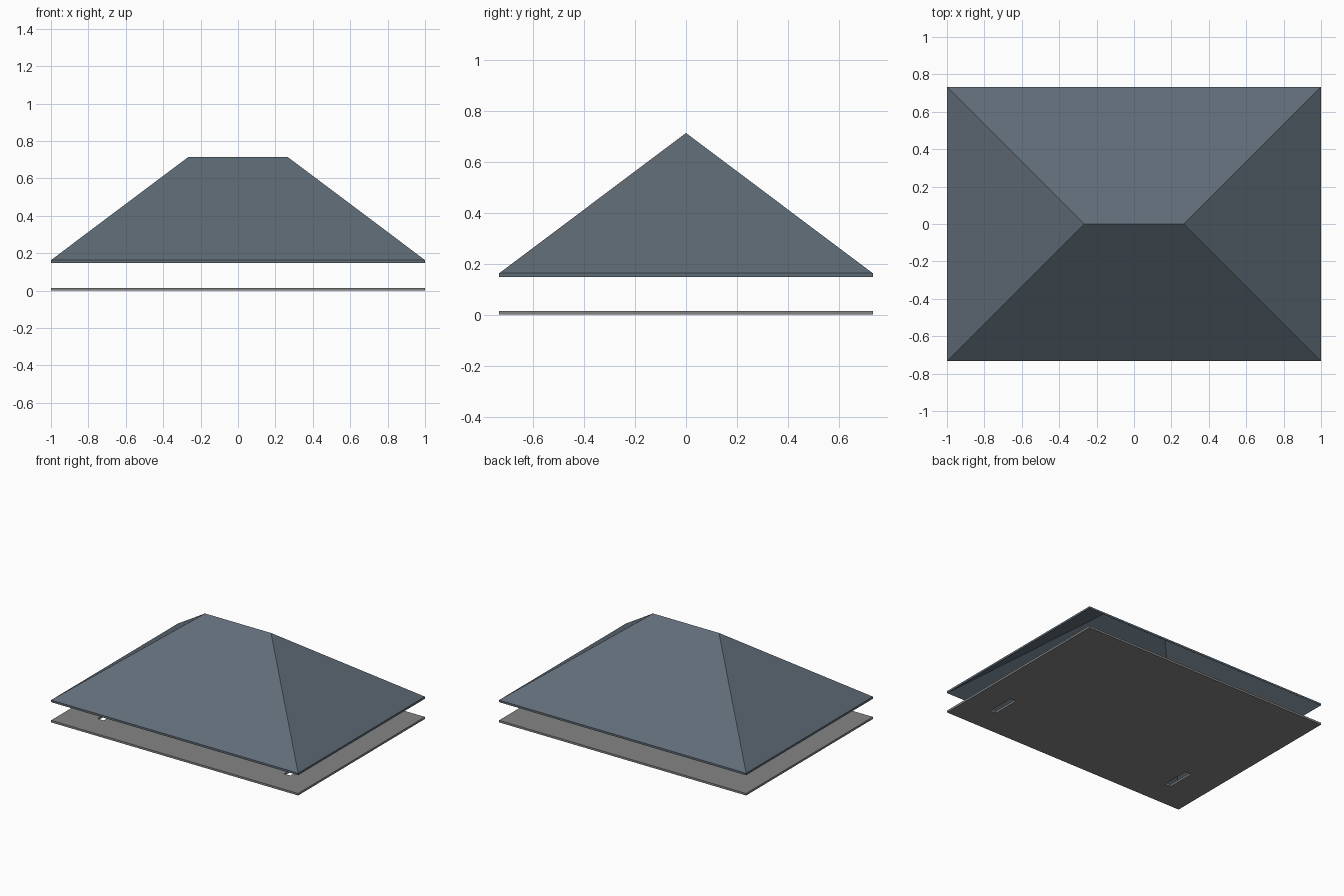
import bpy

if "Cube" in bpy.data.objects:
    bpy.data.objects.remove(bpy.data.objects["Cube"])

HX, HY = 1.0, 0.733      # half footprint
RIDGE_X = 0.267          # half ridge length
EAVE_Z, RIDGE_Z = 0.163, 0.713
THICK = 0.015


def make_object(name, verts, faces):
    mesh = bpy.data.meshes.new(name)
    mesh.from_pydata(verts, [], faces)
    mesh.update()
    obj = bpy.data.objects.new(name, mesh)
    bpy.context.collection.objects.link(obj)
    return obj


def make_material(name, color):
    mat = bpy.data.materials.new(name)
    mat.diffuse_color = (*color, 1)
    mat.use_nodes = True
    mat.node_tree.nodes["Principled BSDF"].inputs["Base Color"].default_value = mat.diffuse_color
    return mat


def box(name, center, size):
    bpy.ops.mesh.primitive_cube_add(size=1, location=center)
    obj = bpy.context.object
    obj.name = name
    obj.scale = size
    bpy.ops.object.transform_apply(location=False, rotation=False, scale=True)
    return obj


# Hollow hip roof: outer skin, the same skin dropped by the thickness, and an eave rim
outer = [(-HX, -HY, EAVE_Z), (HX, -HY, EAVE_Z), (HX, HY, EAVE_Z), (-HX, HY, EAVE_Z),
         (-RIDGE_X, 0, RIDGE_Z), (RIDGE_X, 0, RIDGE_Z)]
inner = [(x, y, z - THICK) for x, y, z in outer]
slopes = [(0, 1, 5, 4), (1, 2, 5), (2, 3, 4, 5), (3, 0, 4)]
under = [tuple(i + 6 for i in reversed(f)) for f in slopes]
rim = [(i, i + 6, (i + 1) % 4 + 6, (i + 1) % 4) for i in range(4)]
roof = make_object("hip_roof", outer + inner, slopes + under + rim)
roof.data.materials.append(make_material("slate_blue", (0.115, 0.149, 0.184)))

# Flat base plate with two slots near the front
plate = box("base_plate", (0, 0, THICK / 2), (2 * HX, 2 * HY, THICK))
for side, x in (("left", -0.738), ("right", 0.772)):
    cutter = box(f"slot_cutter_{side}", (x, -0.428, THICK / 2), (0.05, 0.21, 0.1))
    cutter.hide_render = True
    cutter.hide_set(True)
    mod = plate.modifiers.new(f"slot_{side}", 'BOOLEAN')
    mod.operation = 'DIFFERENCE'
    mod.solver = 'EXACT'
    mod.object = cutter
plate.data.materials.append(make_material("dark_grey", (0.235, 0.235, 0.235)))
